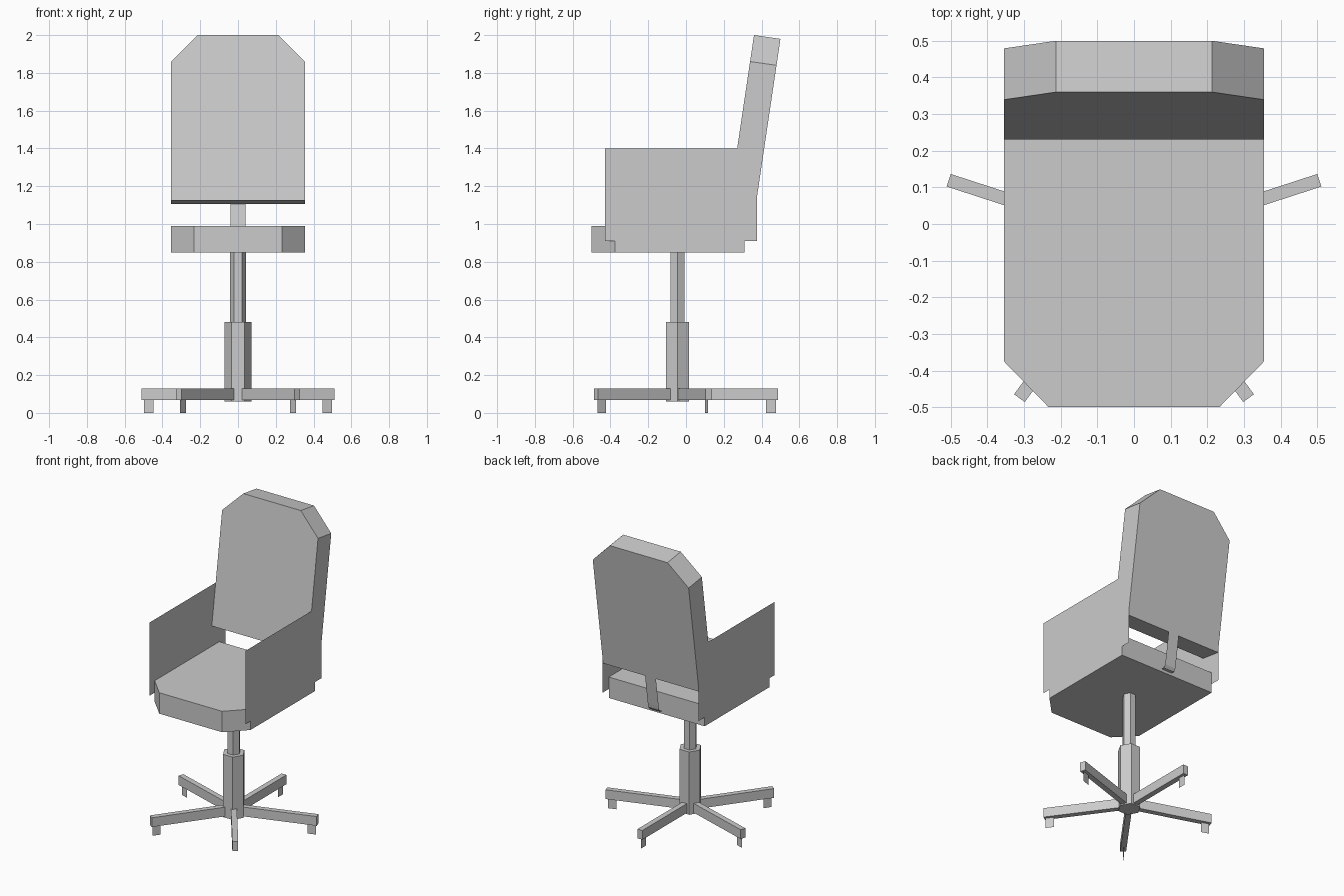
import bpy, bmesh, math
from mathutils import Matrix, Vector

if "Cube" in bpy.data.objects:
    bpy.data.objects.remove(bpy.data.objects["Cube"])

COL_Y = -0.045                      # column and star base centre


def finish(name, bm, matrix=Matrix.Identity(4)):
    mesh = bpy.data.meshes.new(name)
    bmesh.ops.transform(bm, matrix=matrix, verts=bm.verts)
    bmesh.ops.recalc_face_normals(bm, faces=bm.faces)
    bm.to_mesh(mesh)
    bm.free()
    ob = bpy.data.objects.new(name, mesh)
    bpy.context.collection.objects.link(ob)
    return ob


def panel(name, points, extrude=None, matrix=Matrix.Identity(4)):
    """Flat polygon, optionally extruded along a vector."""
    bm = bmesh.new()
    face = bm.faces.new([bm.verts.new(p) for p in points])
    if extrude:
        geo = bmesh.ops.extrude_face_region(bm, geom=[face], use_keep_orig=True)
        moved = [v for v in geo["geom"] if isinstance(v, bmesh.types.BMVert)]
        bmesh.ops.translate(bm, vec=Vector(extrude), verts=moved)
    return finish(name, bm, matrix)


def hex_column(name, radius, z0, z1):
    bm = bmesh.new()
    bmesh.ops.create_cone(bm, cap_ends=True, segments=6, radius1=radius,
                          radius2=radius, depth=z1 - z0)
    # corners point along x
    turn = 0 if max(v.co.x for v in bm.verts) > radius * 0.99 else math.pi / 6
    return finish(name, bm, Matrix.Translation((0, COL_Y, (z0 + z1) / 2))
                  @ Matrix.Rotation(turn, 4, 'Z'))


# Seat cushion with clipped front corners
panel("seat", [(x, y, 0.85) for x, y in
               ((-0.355, 0.31), (-0.355, -0.375), (-0.233, -0.5),
                (0.233, -0.5), (0.355, -0.375), (0.355, 0.31))],
      (0, 0, 0.14))

# Leaning backrest with clipped top corners
lean = lambda z: 0.23 + (z - 1.125) * 0.13 / 0.875
panel("backrest", [(x, lean(z), z) for x, z in
                   ((-0.355, 1.125), (0.355, 1.125), (0.355, 1.86),
                    (0.213, 2.0), (-0.213, 2.0), (-0.355, 1.86))],
      (0, 0.14, -0.02))

# Thin arm panels
for side, sx in (("left", -1), ("right", 1)):
    panel(side + "_arm_panel", [(sx * 0.355, y, z) for y, z in
                                ((-0.43, 0.91), (0.375, 0.91),
                                 (0.375, 1.4), (-0.43, 1.4))])

# Bent strap joining seat and backrest
bm = bmesh.new()
prev = None
for y, z in ((0.30, 0.868), (0.328, 0.87), (0.342, 0.888),
             (0.347, 0.915), (0.443, 1.565)):
    row = [bm.verts.new((x, y, z)) for x in (-0.04, 0.04)]
    if prev:
        bm.faces.new((prev[0], prev[1], row[1], row[0]))
    prev = row
finish("back_strap", bm)

# Gas lift column
hex_column("lower_column", 0.071, 0.06, 0.48)
hex_column("upper_column", 0.042, 0.48, 0.86)

# Five-armed star base with thin feet
for i in range(5):
    place = (Matrix.Translation((0, COL_Y, 0))
             @ Matrix.Rotation(math.radians(18 + 72 * i), 4, 'Z'))
    panel(f"base_leg_{i + 1}", [(0, -0.018, 0.068), (0.532, -0.018, 0.068),
                                (0.532, 0.018, 0.068), (0, 0.018, 0.068)],
          (0, 0, 0.062), place)
    panel(f"foot_{i + 1}", [(0.469, 0, 0), (0.522, 0, 0),
                            (0.522, 0, 0.07), (0.469, 0, 0.07)], None, place)
